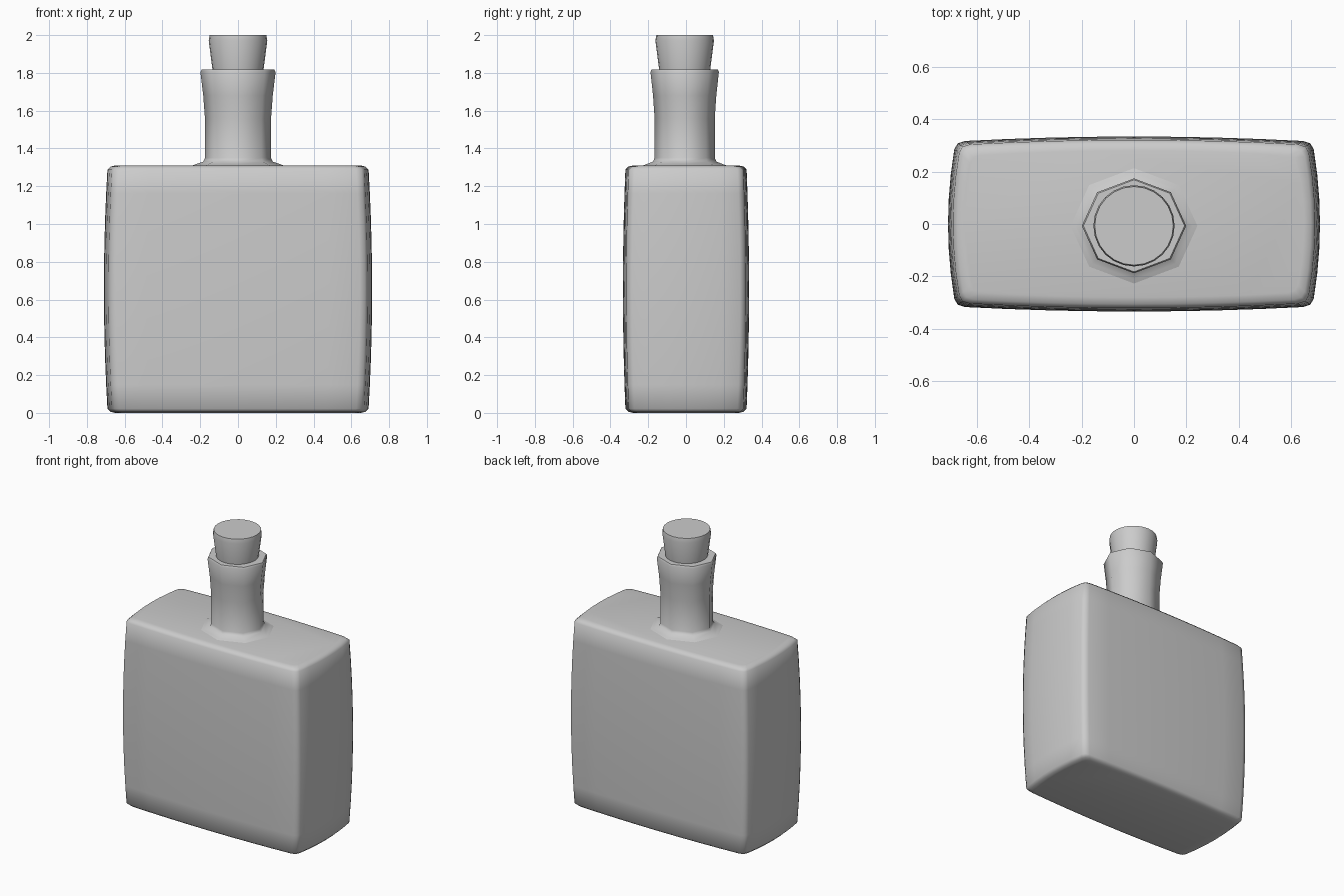
import bpy, bmesh
from math import cos, sin, pi, radians

cube = bpy.data.objects.get("Cube")
if cube:
    bpy.data.objects.remove(cube, do_unlink=True)

grey = bpy.data.materials.new("plain grey")
grey.use_nodes = True
colour = (0.6, 0.6, 0.6, 1)
grey.diffuse_color = colour
grey.node_tree.nodes["Principled BSDF"].inputs["Base Color"].default_value = colour


def loft(name, rings, angle):
    """Skin a stack of matching rings and cap both ends."""
    bm = bmesh.new()
    loops = [[bm.verts.new(p) for p in ring] for ring in rings]
    for low, high in zip(loops, loops[1:]):
        for i in range(len(low)):
            j = (i + 1) % len(low)
            bm.faces.new((low[i], low[j], high[j], high[i]))
    bm.faces.new(loops[0][::-1])
    bm.faces.new(loops[-1])
    mesh = bpy.data.meshes.new(name)
    bm.to_mesh(mesh)
    bm.free()
    mesh.materials.append(grey)
    obj = bpy.data.objects.new(name, mesh)
    bpy.context.collection.objects.link(obj)
    bpy.ops.object.select_all(action='DESELECT')
    obj.select_set(True)
    bpy.context.view_layer.objects.active = obj
    bpy.ops.object.shade_smooth_by_angle(angle=radians(angle))
    return obj


def body_ring(z, inset):
    """Bulging rectangle with rounded corners, fullest at mid height."""
    swell = 1 - ((z - 0.655) / 0.655) ** 2
    a = 0.69 + 0.02 * swell - inset
    b = 0.32 + 0.014 * swell - inset
    half = []
    for i in range(9):                      # front side
        t = i / 4 - 1
        half.append((t * (a - 0.065), -b + 0.017 * t * t))
    half.append((a - 0.037, -b + 0.026))    # corner
    for i in range(7):                      # right-hand end
        t = i / 3 - 1
        half.append((a - 0.024 * t * t, t * (b - 0.048)))
    half.append((a - 0.037, b - 0.026))     # corner
    return [(x, y, z) for x, y in half + [(-x, -y) for x, y in half]]


def round_ring(z, rx, ry, sides):
    return [(rx * cos(2 * pi * i / sides), ry * sin(2 * pi * i / sides) - 0.007, z)
            for i in range(sides)]


# Flask body with softened top and bottom edges
levels = [(0, 0.04), (0.006, 0.015), (0.022, 0)]
levels += [(0.022 + 1.266 * i / 10, 0) for i in range(1, 11)]
levels += [(1.304, 0.015), (1.31, 0.04)]
loft("flask_body", [body_ring(z, inset) for z, inset in levels], 75)

# Eight-sided neck, flared at its foot and lip
neck = [(1.3, 0.27), (1.316, 0.225), (1.33, 0.185), (1.35, 0.175), (1.56, 0.175),
        (1.68, 0.184), (1.805, 0.199), (1.817, 0.193), (1.817, 0.13)]
loft("neck", [round_ring(z, r, r * 0.91, 8) for z, r in neck], 60)

# Tapered stopper
stopper = [(1.7, 0.12), (1.815, 0.135), (1.97, 0.155), (2.0, 0.15)]
loft("stopper", [round_ring(z, r, r, 24) for z, r in stopper], 40)
